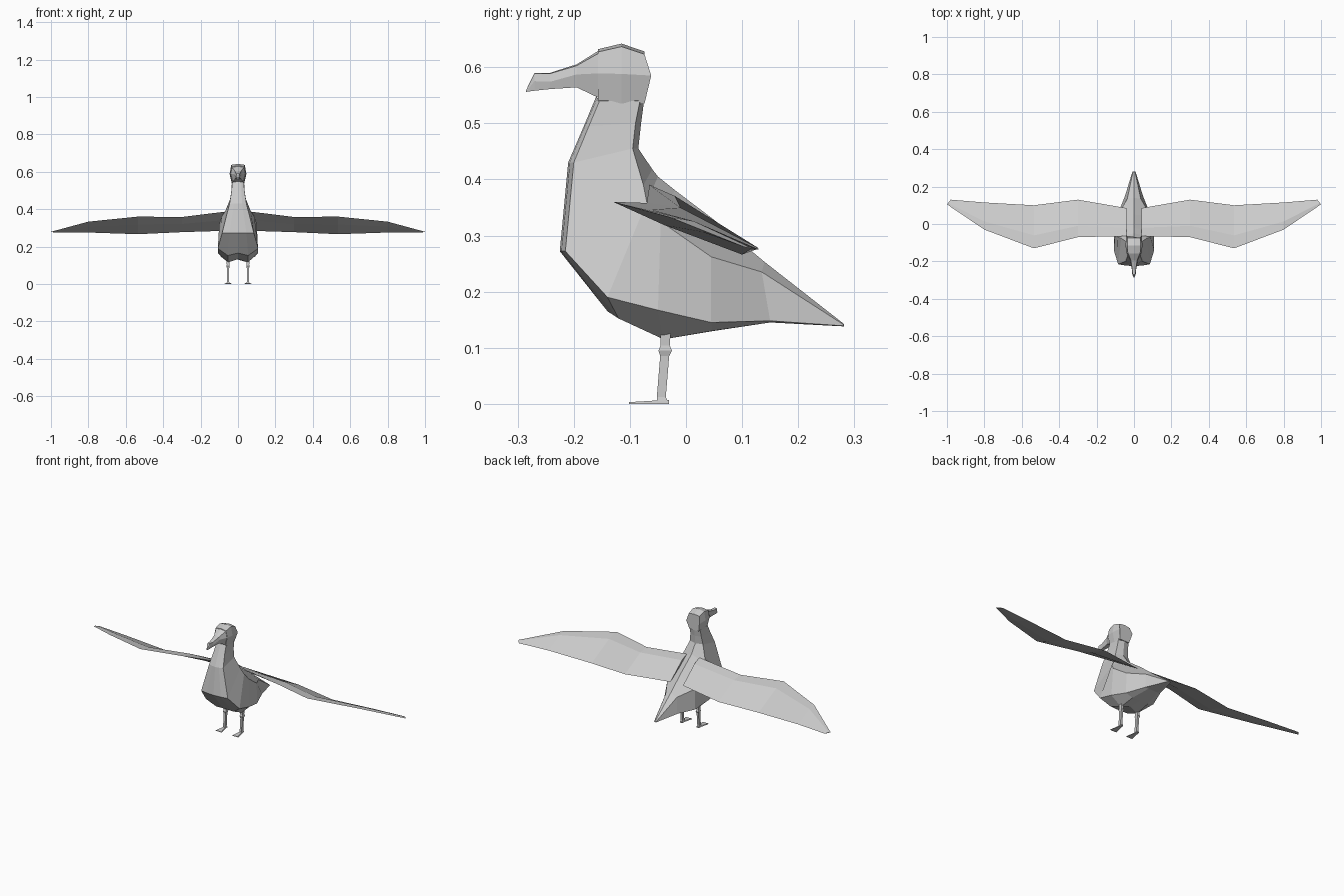
import bpy, bmesh

if "Cube" in bpy.data.objects:
    bpy.data.objects.remove(bpy.data.objects["Cube"])

GREY = (0.6, 0.6, 0.6, 1.0)
mat = bpy.data.materials.new("plain grey")
mat.use_nodes = True
mat.diffuse_color = GREY
mat.node_tree.nodes["Principled BSDF"].inputs["Base Color"].default_value = GREY


def loft(name, rings):
    """Skin a row of closed rings with flat faces and cap both ends."""
    bm = bmesh.new()
    rows = [[bm.verts.new(p) for p in ring] for ring in rings]
    n = len(rows[0])
    for a, b in zip(rows, rows[1:]):
        for i in range(n):
            j = (i + 1) % n
            bm.faces.new((a[i], a[j], b[j], b[i]))
    bm.faces.new(rows[0])
    bm.faces.new(rows[-1])
    bmesh.ops.remove_doubles(bm, verts=bm.verts, dist=0.0005)
    bmesh.ops.recalc_face_normals(bm, faces=bm.faces)
    mesh = bpy.data.meshes.new(name)
    bm.to_mesh(mesh)
    bm.free()
    mesh.materials.append(mat)
    obj = bpy.data.objects.new(name, mesh)
    bpy.context.collection.objects.link(obj)
    return obj


def symmetric(half):
    """Complete a half ring whose first and last points lie on x = 0."""
    return half + [(-x, y, z) for x, y, z in half[-2:0:-1]]


# Body: sections from the tail, round the breast and up the neck;
# each runs from belly centre over the flank to back centre
tail = [
    [(0, .282, .138), (.004, .282, .138), (.008, .281, .139), (.005, .281, .141), (0, .282, .142)],
    [(0, .15, .145), (.03, .15, .145), (.048, .15, .148), (.036, .135, .235), (0, .14, .253)],
    [(0, .05, .130), (.05, .047, .130), (.09, .045, .145), (.088, .045, .262), (0, .05, .328)],
]
breast = [
    [(0, -.03, .133), (.053, -.04, .115), (.108, -.05, .167), (.1, -.045, .325), (0, -.02, .381)],
    [(0, -.14, .165), (.055, -.12, .152), (.108, -.14, .19), (.088, -.07, .36), (0, -.05, .405)],
    [(0, -.225, .272), (.045, -.222, .272), (.085, -.215, .272), (.068, -.076, .39), (0, -.06, .418)],
]
neck = [
    [(0, -.21, .43), (.022, -.207, .43), (.045, -.2, .43), (.042, -.095, .455), (0, -.085, .455)],
    [(0, -.182, .495), (.018, -.18, .495), (.035, -.173, .495), (.035, -.09, .5), (0, -.08, .5)],
    [(0, -.16, .548), (.018, -.158, .545), (.031, -.154, .54), (.033, -.082, .54), (0, -.074, .545)],
]
loft("body", [symmetric(h) for h in tail + breast + neck])


# Head and beak: sections given by y, crown, cheek and throat heights, half width
def head_ring(y, top, mid, low, w, bulge=0.0):
    return symmetric([(0, y, top), (w * .8, y, top - w * .12), (w, y + bulge, mid),
                      (w * .7, y, low), (0, y, low)])


loft("head", [head_ring(*s) for s in (
    (-.074, .628, .585, .535, .042, .012),
    (-.115, .642, .588, .530, .045),
    (-.157, .632, .589, .540, .041))])
loft("beak", [head_ring(*s) for s in (
    (-.155, .630, .589, .545, .040),
    (-.195, .605, .587, .564, .020),
    (-.242, .590, .574, .561, .012),
    (-.270, .590, .575, .558, .009),
    (-.285, .559, .557, .556, .002))])

# Wing stations: lead x, y, z, trail x, y, z, thickness
WING = [
    (.04, -.065, .390, .04, .085, .285, .012),
    (.30, -.070, .358, .30, .130, .277, .016),
    (.535, -.130, .360, .535, .100, .266, .014),
    (.80, -.030, .333, .80, .115, .275, .010),
    (1.0, .105, .279, .98, .130, .275, .002),
]


def wing_ring(side, lx, ly, lz, tx, ty, tz, thick):
    def chord(t, lift):
        return (side * (lx + (tx - lx) * t), ly + (ty - ly) * t, lz + (tz - lz) * t + lift)
    return [chord(0, 0), chord(.3, thick), chord(1, 0), chord(.4, -thick * .3)]


# Leg sections: height, centre y, half depth, half width
LEG = [
    (.004, -.042, .010, .008),
    (.012, -.044, .008, .006),
    (.085, -.038, .008, .006),
    (.095, -.037, .012, .009),
    (.104, -.037, .008, .007),
    (.130, -.036, .009, .008),
]
# Webbed foot sections: y, half width, thickness
FOOT = [(-.030, .006, .007), (-.052, .009, .006), (-.102, .021, .003)]

for side, label in ((1, "left"), (-1, "right")):
    loft(label + "_wing", [wing_ring(side, *s) for s in WING])
    x = side * .053
    loft(label + "_leg", [[(x - w, y - d, z), (x + w, y - d, z),
                           (x + w, y + d, z), (x - w, y + d, z)] for z, y, d, w in LEG])
    loft(label + "_foot", [[(x - w, y, 0), (x + w, y, 0), (x + w * .8, y, t), (x - w * .8, y, t)]
                           for y, w, t in FOOT])
